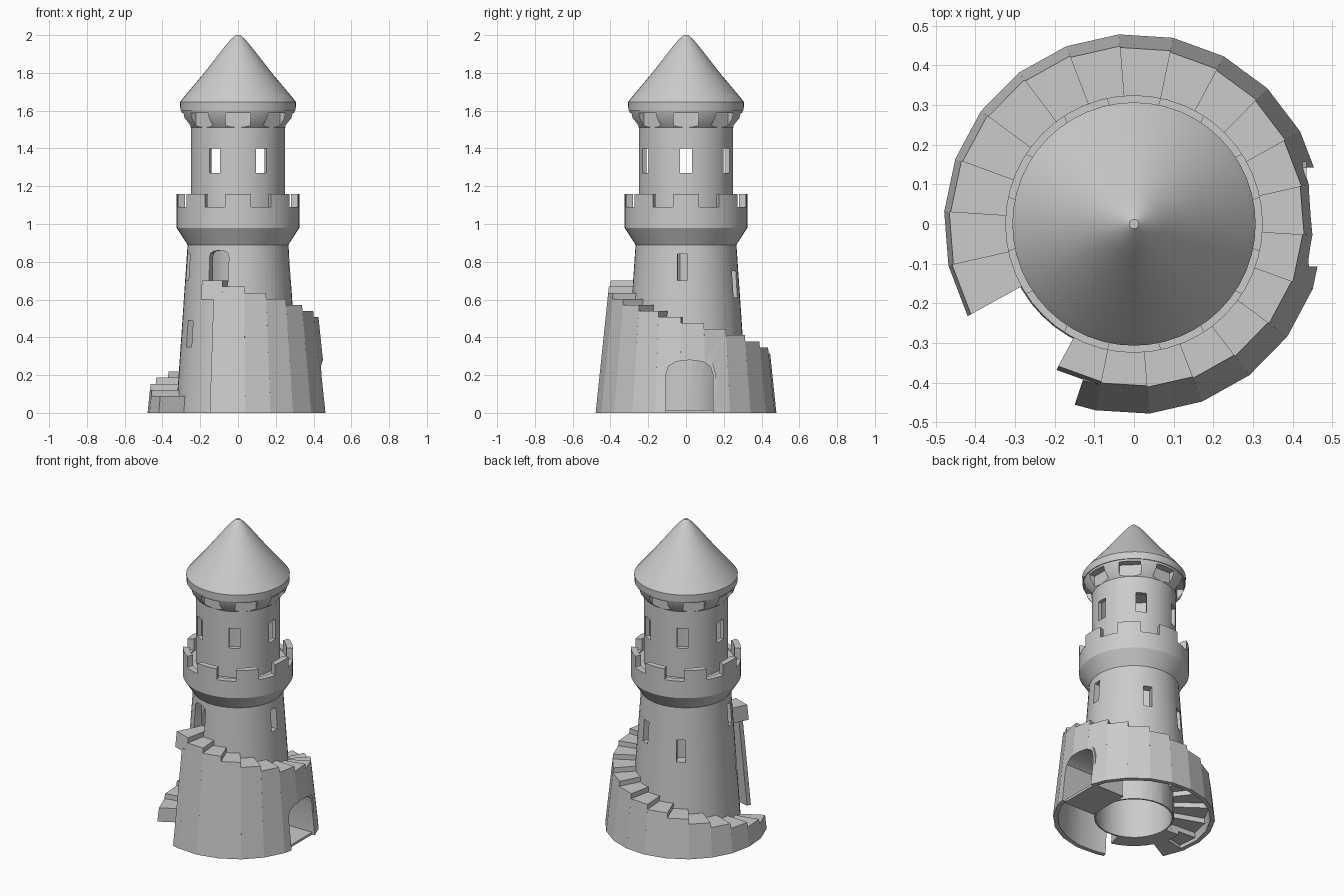
import bpy, bmesh
from math import sin, cos, pi, radians

if "Cube" in bpy.data.objects:
    bpy.data.objects.remove(bpy.data.objects["Cube"])


def link(name, bm):
    bmesh.ops.recalc_face_normals(bm, faces=bm.faces)
    me = bpy.data.meshes.new(name)
    bm.to_mesh(me)
    bm.free()
    ob = bpy.data.objects.new(name, me)
    bpy.context.collection.objects.link(ob)
    return ob


def activate(ob):
    bpy.ops.object.select_all(action='DESELECT')
    ob.select_set(True)
    bpy.context.view_layer.objects.active = ob


def smooth(ob, deg=28):
    activate(ob)
    bpy.ops.object.shade_smooth_by_angle(angle=radians(deg))


def weld(ob, dist):
    bm = bmesh.new()
    bm.from_mesh(ob.data)
    bmesh.ops.remove_doubles(bm, verts=bm.verts, dist=dist)
    bm.to_mesh(ob.data)
    bm.free()


def revolve(name, profile, n=48):
    """Spin a closed (r, z) loop around the z axis."""
    bm = bmesh.new()
    rings = [[bm.verts.new((r * cos(2 * pi * i / n), r * sin(2 * pi * i / n), z))
              for r, z in profile] for i in range(n)]
    m = len(profile)
    for i in range(n):
        a, b = rings[i], rings[(i + 1) % n]
        for j in range(m):
            k = (j + 1) % m
            if profile[j][0] or profile[k][0]:
                bm.faces.new((a[j], b[j], b[k], a[k]))
    bmesh.ops.remove_doubles(bm, verts=bm.verts, dist=1e-5)
    return link(name, bm)


def loft(bm, a, b):
    """Solid between two matching point loops."""
    va = [bm.verts.new(p) for p in a]
    vb = [bm.verts.new(p) for p in b]
    bm.faces.new(va)
    bm.faces.new(vb[::-1])
    for i in range(len(va)):
        j = (i + 1) % len(va)
        bm.faces.new((va[i], vb[i], vb[j], va[j]))


def opening(bm, deg, r0, r1, outline):
    """Radial prism with a (sideways, z) outline."""
    t = radians(deg)
    loft(bm, *[[(r * cos(t) - u * sin(t), r * sin(t) + u * cos(t), z) for u, z in outline]
               for r in (r0, r1)])


def wedge(bm, profile, a0, a1):
    """Sweep an (r, z) outline between two angles."""
    loft(bm, *[[(r * cos(radians(a)), r * sin(radians(a)), z) for r, z in profile]
               for a in (a0, a1)])


def rect(w, z0, z1):
    return [(-w / 2, z0), (w / 2, z0), (w / 2, z1), (-w / 2, z1)]


def arch(w, z0, spring, top, shift=0.0):
    pts = [(shift - w / 2, z0), (shift + w / 2, z0)]
    for i in range(7):
        c, s = cos(pi * i / 6), abs(sin(pi * i / 6))
        u = abs(c) ** .8 * (1 if c > 0 else -1)
        pts.append((shift + w / 2 * u, spring + (top - spring) * s ** .8))
    return pts


def cut(ob, bm, self_overlap=False):
    cutter = link(ob.name + "_cutter", bm)
    cutter.hide_render = True
    activate(ob)
    mod = ob.modifiers.new("openings", 'BOOLEAN')
    mod.operation = 'DIFFERENCE'
    mod.solver = 'EXACT'
    mod.use_self = self_overlap
    mod.object = cutter
    bpy.ops.object.modifier_apply(modifier=mod.name)
    bpy.data.objects.remove(cutter)


# Tower: tapered body, flared parapet, upper drum and roof corbel around one bore
tower = revolve("tower", [
    (.328, 0), (.267, .89), (.325, .98), (.325, 1.16), (.287, 1.16), (.287, 1.08),
    (.25, 1.08), (.25, 1.51), (.29, 1.56), (.303, 1.61), (.225, 1.61), (.225, 0)])

bm = bmesh.new()
for i in range(8):
    opening(bm, 22.5 + 45 * i, .265, .38, rect(.115, 1.09, 1.22))  # battlement gaps
    opening(bm, 45 * i, .2505, .38, rect(.13, 1.45, 1.588))        # gaps between corbels
for i in range(6):
    opening(bm, 60 * i, .19, .265, rect(.065, 1.27, 1.40))         # drum windows
for deg, z in ((-4, .77), (67, .68), (119, .615), (195, .77), (211, .42)):
    opening(bm, deg, .19, .37, rect(.052, z - .07, z + .07))       # stair windows
opening(bm, -112, .19, .37, arch(.11, .69, .825, .86))             # upper door
cut(tower, bm)

# Spiral stair: treads with an outer skirt wall, hollow underneath
STEPS, START, TURN, SKIN = 20, 209, 327 / 20, .028


def outer(z):
    return .48 - .105 * z


bm, hollow = bmesh.new(), bmesh.new()
for i in range(STEPS):
    top = .09 + i * .61 / (STEPS - 1)
    low = top - .10
    a0 = START - i * TURN
    a1 = a0 - TURN
    last = i == STEPS - 1
    if low < .02:      # solid bottom step
        prof = [(.27, 0), (outer(0), 0), (outer(top), top), (.27, top)]
    elif last:         # overhanging landing on a short wall end
        prof = [(.232, low), (outer(low), low), (outer(top), top), (.232, top)]
        mid = low + .02
        wedge(bm, [(outer(0) - SKIN, 0), (outer(0), 0), (outer(mid), mid),
                   (outer(mid) - SKIN, mid)], a0 + .05, a0 - 6.5)
    else:              # tread plus skirt
        prof = [(.232, low), (outer(low) - SKIN, low), (outer(0) - SKIN, 0),
                (outer(0), 0), (outer(top), top), (.232, top)]
    wedge(bm, prof, a0, a1 - (0 if last else .05))
    if i > 1:          # space below the treads, down to the inner sleeve
        wedge(hollow, [(.236, -.1), (.37, -.1), (.37, low + .03), (.236, low + .03)],
              a0, a0 - 4 if last else a1 - .05)
cut(tower, hollow, True)
smooth(tower)

# Archway: lined passage from the stair wall to the sleeve
opening(bm, 0, .22, .435, arch(.28, 0, .205, .297, .018))
stair = link("spiral_stair", bm)
bm = bmesh.new()
opening(bm, 0, .1, .6, arch(.25, -.05, .20, .28, .018))
cut(stair, bm, True)
weld(stair, .002)
smooth(stair)

bm = bmesh.new()
opening(bm, 0, .215, .435, [(-.12, 0), (.155, 0), (.155, .015), (-.12, .015)])
link("passage_floor", bm)

# Roof
roof = revolve("roof", [
    (0, 1.6), (.305, 1.6), (.307, 1.645), (.29, 1.668), (.187, 1.79),
    (.078, 1.93), (.04, 1.975), (.012, 2.0), (0, 2.0)])
smooth(roof)
